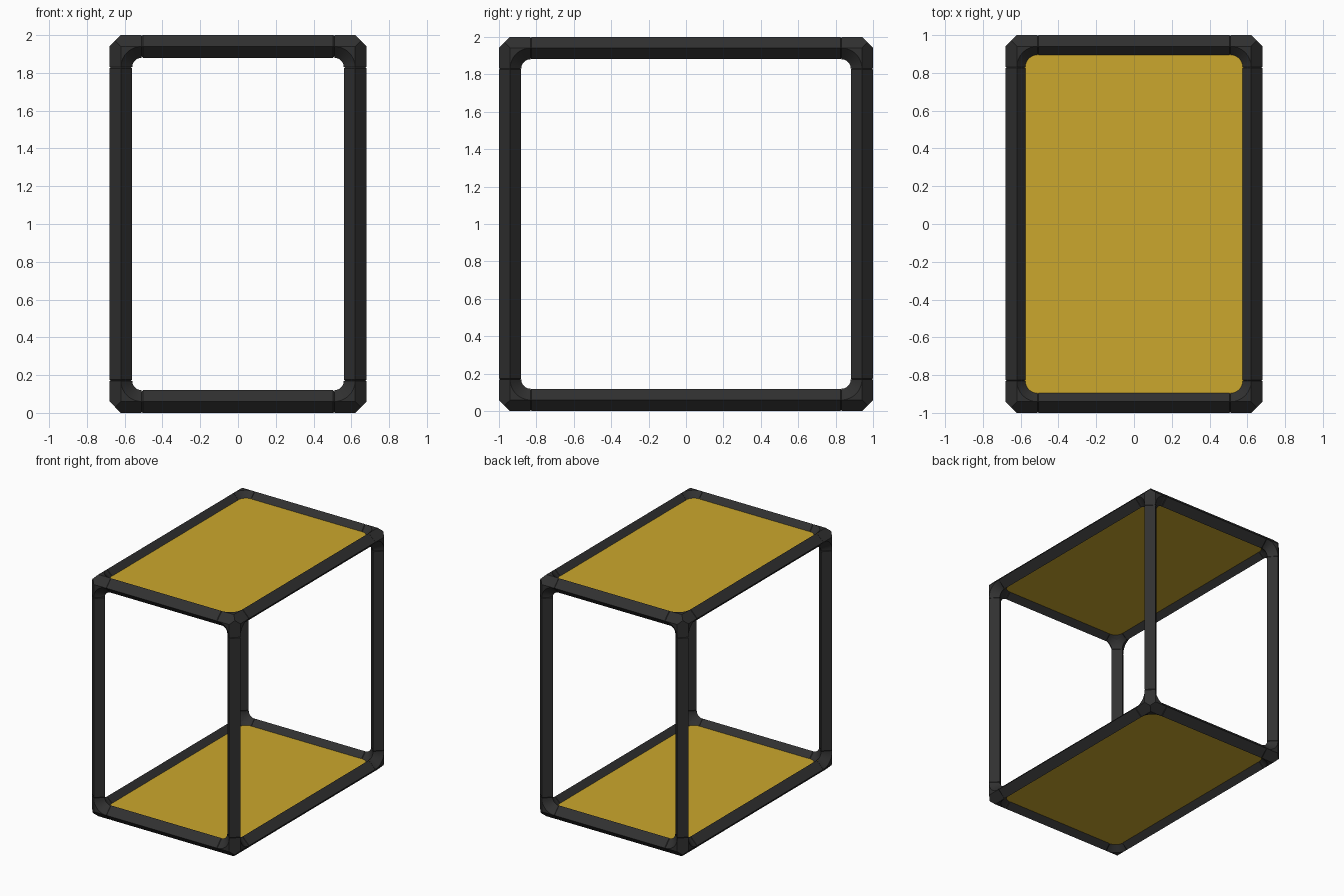
import bpy, bmesh, math
from mathutils import Vector

cube = bpy.data.objects.get("Cube")
if cube:
    bpy.data.objects.remove(cube)


def material(name, rgb):
    m = bpy.data.materials.new(name)
    m.use_nodes = True
    m.diffuse_color = (*rgb, 1)
    m.node_tree.nodes["Principled BSDF"].inputs["Base Color"].default_value = (*rgb, 1)
    return m


dark = material("dark grey", (0.03, 0.03, 0.03))
yellow = material("mustard yellow", (0.6, 0.39, 0.026))

R = 0.06                              # half diagonal of the diamond bar
BEND = 0.11                           # elbow radius, also corner arm length
HALF = Vector((0.62, 0.94, 0.94))     # bar centre lines
SIGNS = (-1, 1)
STEPS = 8


def finish(name, bm, mat):
    mesh = bpy.data.meshes.new(name)
    bm.to_mesh(mesh)
    bm.free()
    mesh.materials.append(mat)
    obj = bpy.data.objects.new(name, mesh)
    obj.location.z = 1
    bpy.context.collection.objects.link(obj)
    return obj


def axis_vec(axis, value):
    v = Vector((0, 0, 0))
    v[axis] = value
    return v


# Straight diamond bar with small tapered ends
def bar(name, axis, s1, s2):
    a, b = (axis + 1) % 3, (axis + 2) % 3
    centre = axis_vec(a, s1 * HALF[a]) + axis_vec(b, s2 * HALF[b])
    seam = HALF[axis] - BEND
    side = [(seam + 0.02, 0.9 * R), (seam, 0.9 * R), (seam - 0.006, R)]
    stations = [(-p, r) for p, r in side] + [(p, r) for p, r in reversed(side)]
    bm = bmesh.new()
    rings = []
    for p, r in stations:
        mid = centre + axis_vec(axis, p)
        rings.append([bm.verts.new(mid + d) for d in
                      (axis_vec(a, r), axis_vec(b, r), axis_vec(a, -r), axis_vec(b, -r))])
    for r0, r1 in zip(rings, rings[1:]):
        for i in range(4):
            j = (i + 1) % 4
            bm.faces.new((r0[i], r0[j], r1[j], r1[i]))
    bm.faces.new(rings[0])
    bm.faces.new(rings[-1])
    bmesh.ops.recalc_face_normals(bm, faces=bm.faces)
    finish(name, bm, dark)


# Three-way corner: chamfered outside, swept elbows inside
def corner(name, signs):
    bm = bmesh.new()

    def place(p):
        return Vector([s * (h + c) for s, h, c in zip(signs, HALF, p)])

    def face(points, inside):
        f = bm.faces.new([bm.verts.new(place(p)) for p in points])
        f.normal_update()
        if f.normal.dot(f.calc_center_median() - place(inside)) < 0:
            f.normal_flip()

    tip = Vector((R / 2, R / 2, R / 2))
    core = Vector((-R / 2, -R / 2, -R / 2))
    for w in range(3):
        u, v = (w + 1) % 3, (w + 2) % 3
        pu, pv, end = axis_vec(u, R), axis_vec(v, R), axis_vec(w, -BEND)
        # outer chamfer of the arm along w
        face([pu + end, pv + end, pv, tip, pu], core)

        # elbow bending between the arms along u and v
        hub = axis_vec(u, -BEND) + axis_vec(v, -BEND)

        def on_arc(i, radius, height):
            t = i * math.pi / 2 / STEPS
            return (hub + axis_vec(u, radius * math.cos(t))
                    + axis_vec(v, radius * math.sin(t)) + axis_vec(w, height))

        for i in range(STEPS):
            mid = on_arc(i + 0.5, BEND, 0)
            for h in (R, -R):
                face([on_arc(i, BEND, h), on_arc(i + 1, BEND, h),
                      on_arc(i + 1, BEND - R, 0), on_arc(i, BEND - R, 0)], mid)
        # flat cheek outside the elbow ridge
        face([axis_vec(w, R)] + [on_arc(i, BEND, R) for i in range(STEPS + 1)], core)

    bmesh.ops.remove_doubles(bm, verts=bm.verts, dist=0.0001)
    obj = finish(name, bm, dark)
    bpy.ops.object.select_all(action="DESELECT")
    obj.select_set(True)
    bpy.context.view_layer.objects.active = obj
    bpy.ops.object.shade_smooth_by_angle(angle=math.radians(30))


# Frame
for axis, name in enumerate(("cross_rail", "side_rail", "post")):
    for s1 in SIGNS:
        for s2 in SIGNS:
            bar(name, axis, s1, s2)
for sx in SIGNS:
    for sy in SIGNS:
        for sz in SIGNS:
            corner("corner_joint", (sx, sy, sz))

# Top and bottom panels, set into the rails
for sz, name in ((1, "top_panel"), (-1, "bottom_panel")):
    bm = bmesh.new()
    bmesh.ops.create_cube(bm, size=2)
    bmesh.ops.scale(bm, vec=(0.59, 0.91, 0.015), verts=bm.verts)
    bmesh.ops.translate(bm, vec=(0, 0, sz * HALF.z), verts=bm.verts)
    finish(name, bm, yellow)
